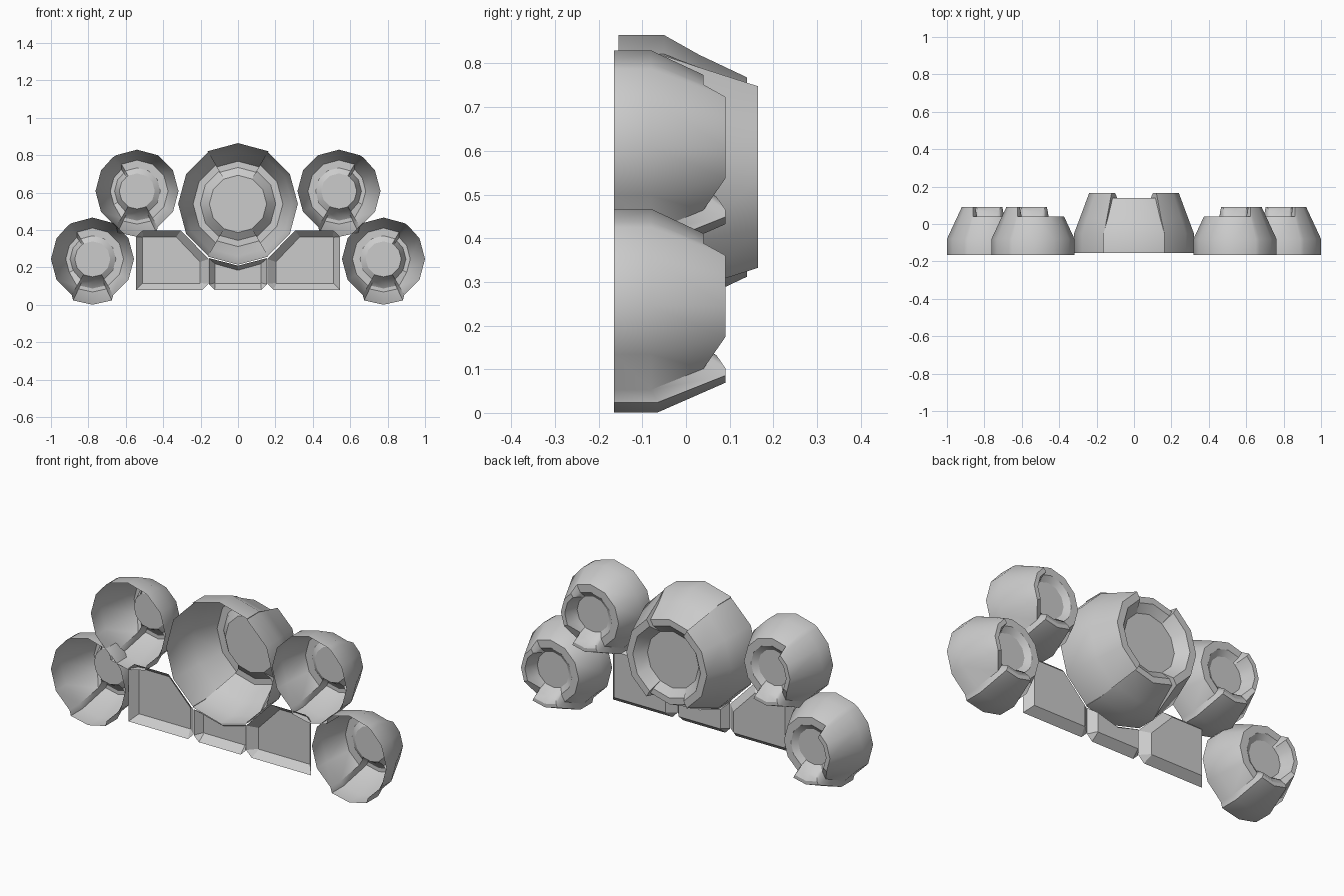
import bpy, bmesh
from math import sin, cos, radians

if "Cube" in bpy.data.objects:
    bpy.data.objects.remove(bpy.data.objects["Cube"])


def finish(name, bm, smooth=False):
    bmesh.ops.remove_doubles(bm, verts=bm.verts, dist=1e-4)
    bmesh.ops.dissolve_degenerate(bm, edges=bm.edges, dist=1e-4)
    bmesh.ops.recalc_face_normals(bm, faces=bm.faces)
    me = bpy.data.meshes.new(name)
    bm.to_mesh(me)
    bm.free()
    ob = bpy.data.objects.new(name, me)
    bpy.context.collection.objects.link(ob)
    if smooth:
        bpy.ops.object.select_all(action='DESELECT')
        ob.select_set(True)
        bpy.context.view_layer.objects.active = ob
        bpy.ops.object.shade_smooth_by_angle(angle=radians(31))


def bowl(name, cx, cz, stations, side=1, smooth=True):
    """Thin shell through (angle, [(y, radius), ...]) stations, closed by a disc."""
    bm = bmesh.new()
    rows = [[bm.verts.new((side * (cx + r * cos(radians(a))), y,
                           cz + r * sin(radians(a)))) for y, r in prof]
            for a, prof in stations]
    for i, row in enumerate(rows):
        nxt = rows[(i + 1) % len(rows)]
        for k in range(len(row) - 1):
            bm.faces.new((row[k], nxt[k], nxt[k + 1], row[k + 1]))
    bm.faces.new([row[-1] for row in rows])
    finish(name, bm, smooth)


def sector(start, end, prof):
    return [(a, prof) for a in range(start, end + 1, 30)]


def tray(name, outer, inner, side=1):
    """Shallow open-front panel: sloped edge and flat back."""
    bm = bmesh.new()
    a, b = [[bm.verts.new((side * x, y, z)) for x, z in pts]
            for pts, y in ((outer, -0.155), (inner, -0.115))]
    for i in range(len(a)):
        j = (i + 1) % len(a)
        bm.faces.new((a[i], a[j], b[j], b[i]))
    bm.faces.new(b)
    finish(name, bm)


# Large centre bowl: long side sectors, shorter top and bottom sectors
long_side = [(-.155, .32), (-.05, .32), (.03, .29), (.165, .24), (.165, .202),
             (.11, .153)]
short_cap = [(-.155, .325), (-.05, .325), (.03, .28), (.14, .228), (.14, .195),
             (.11, .153)]
bowl("centre_bowl", 0, 0.54,
     sector(-60, 60, long_side) + sector(60, 120, short_cap)
     + sector(120, 240, long_side) + sector(240, 300, short_cap))

# Small bowls: low inner side, raised outer side, proud bottom panel
low = [(-.165, .222), (-.08, .222), (.04, .166), (.04, .125), (.035, .118), (.02, .095)]
high = [(-.165, .222), (-.08, .222), (.09, .143), (.09, .12), (.06, .11), (.02, .095)]
panel = [(-.165, .244), (-.065, .244), (.09, .176), (.09, .157), (.07, .125), (.02, .095)]
small = (sector(-60, 120, low) + [(126, high)] + sector(150, 210, high)
         + [(240, low)] + [(a, panel) for a in (245, 270, 295)])

# Flat panels below the centre bowl
outer = [(-.545, .08), (-.19, .08), (-.157, .113), (-.157, .245), (-.305, .398),
         (-.51, .398), (-.545, .365)]
inner = [(-.51, .115), (-.205, .115), (-.203, .117), (-.203, .23), (-.33, .363),
         (-.508, .363), (-.51, .361)]
for side, label in ((1, "left"), (-1, "right")):
    bowl(label + "_upper_bowl", -.54, .608, small, side)
    bowl(label + "_lower_bowl", -.778, .245, small, side)
    tray(label + "_panel", outer, inner, side)

# Centre panel with V-shaped top edge
tray("centre_panel",
     [(-.125, .08), (.125, .08), (.155, .11), (.155, .25), (0, .21), (-.155, .25),
      (-.155, .11)],
     [(-.122, .115), (.122, .115), (.124, .117), (.124, .22), (0, .185),
      (-.124, .22), (-.124, .117)])
